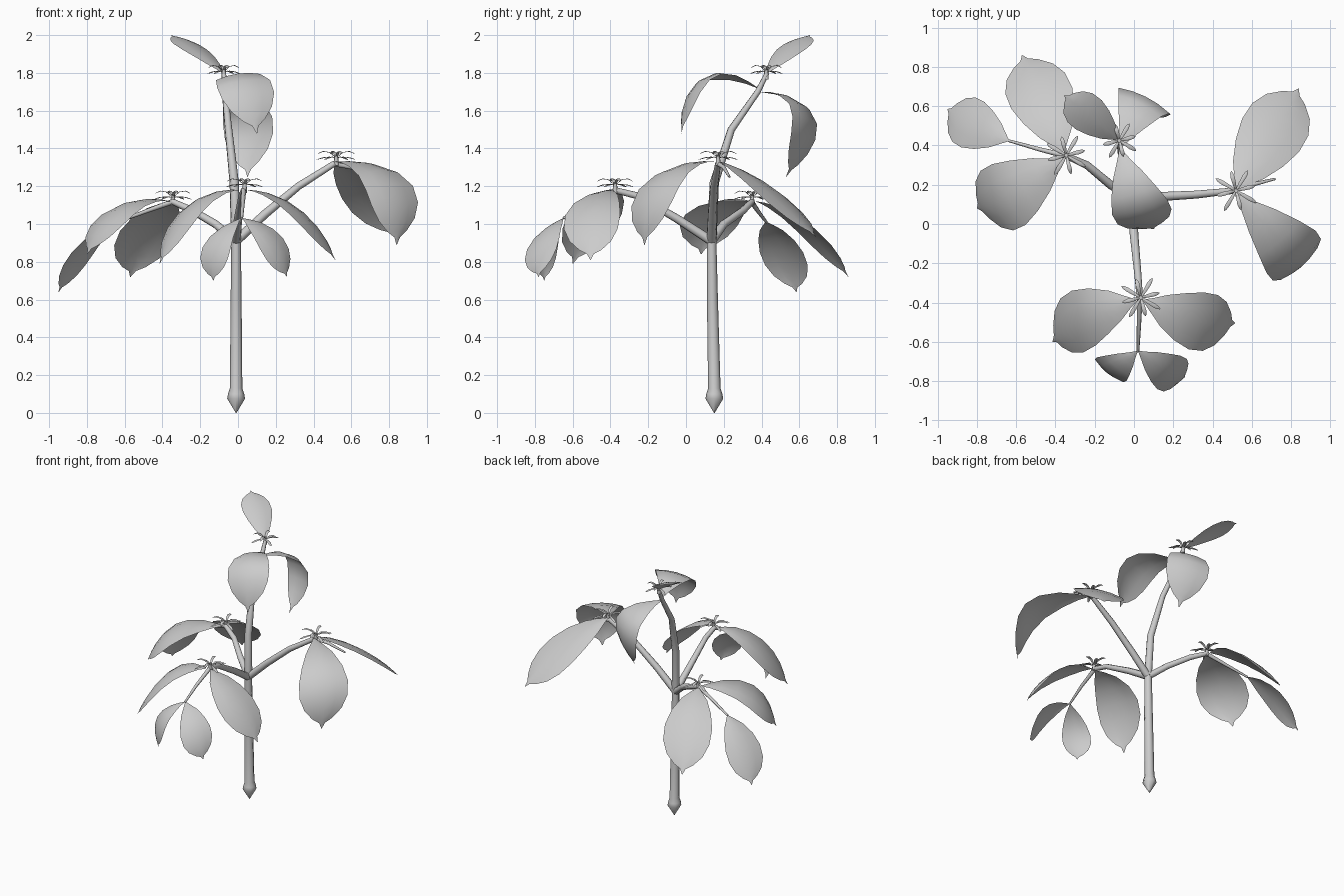
import bpy, bmesh, math
from mathutils import Vector as V


def stem(name, points):
    """Tapered eight-sided tube; points are (x, y, z, radius)."""
    cu = bpy.data.curves.new(name, 'CURVE')
    cu.dimensions = '3D'
    cu.bevel_depth = 1.0
    cu.bevel_resolution = 2
    cu.use_fill_caps = True
    sp = cu.splines.new('POLY')
    sp.points.add(len(points) - 1)
    for p, (x, y, z, r) in zip(sp.points, points):
        p.co = (x, y, z, 1)
        p.radius = r
    sp.use_smooth = True
    bpy.context.collection.objects.link(bpy.data.objects.new(name, cu))


def add_blade(bm, base, mid, tip, side, profile, arch=0.15):
    """Leaf sheet along an arc through base, mid and tip; side is the half width."""
    base, mid, tip, side = V(base), V(mid), V(tip), V(side)
    ctrl = 2 * mid - (base + tip) / 2
    flip = 1 if side.cross(ctrl - base).z > 0 else -1
    rows = []
    for t, w in profile:
        c = base * (1 - t) ** 2 + ctrl * (2 * t * (1 - t)) + tip * t * t
        tan = (ctrl - base) * (1 - t) + (tip - ctrl) * t
        n = side.cross(tan).normalized() * flip
        rows.append([bm.verts.new(c + side * (w * s) - n * (arch * side.length * w * (s * s - 0.4)))
                     for s in (-1, -0.5, 0, 0.5, 1)])
    for a, b in zip(rows, rows[1:]):
        for i in range(4):
            quad = [a[i], a[i + 1], b[i + 1], b[i]]
            bm.faces.new(quad if flip > 0 else quad[::-1])


def finish(name, bm):
    me = bpy.data.meshes.new(name)
    bm.to_mesh(me)
    bm.free()
    for p in me.polygons:
        p.use_smooth = True
    bpy.context.collection.objects.link(bpy.data.objects.new(name, me))


# Broad leaf outline with a small spike at the end
LEAF = [(0, 0.04), (0.08, 0.24), (0.2, 0.54), (0.38, 0.83), (0.56, 1.0), (0.72, 0.98),
        (0.84, 0.76), (0.92, 0.4), (0.955, 0.12), (1, 0.01)]
SLIM = [(0, 0.4), (0.35, 0.8), (0.7, 1.0), (0.9, 0.7), (1, 0.1)]

# Trunk with pointed root bulb
stem("trunk", [(-0.01, 0.15, 0.0, 0.002), (-0.01, 0.15, 0.075, 0.047), (-0.01, 0.15, 0.1, 0.043),
               (-0.01, 0.15, 0.13, 0.033), (-0.01, 0.14, 0.6, 0.029), (-0.01, 0.135, 0.94, 0.025)])

# Branches
stem("right_branch", [(-0.01, 0.135, 0.91, 0.025), (0.14, 0.14, 1.05, 0.023), (0.32, 0.15, 1.2, 0.02),
                      (0.51, 0.17, 1.32, 0.016)])
stem("right_branch_tip", [(0.5, 0.17, 1.32, 0.013), (0.6, 0.2, 1.3, 0.011), (0.72, 0.23, 1.25, 0.006)])
stem("left_branch", [(-0.01, 0.135, 0.91, 0.025), (-0.12, 0.2, 1.0, 0.022), (-0.24, 0.3, 1.07, 0.02),
                     (-0.35, 0.35, 1.12, 0.016)])
stem("left_branch_tip", [(-0.34, 0.345, 1.12, 0.014), (-0.48, 0.38, 1.07, 0.011), (-0.64, 0.425, 1.01, 0.007)])
stem("front_branch", [(-0.01, 0.135, 0.91, 0.025), (0.0, -0.05, 1.03, 0.022), (0.02, -0.26, 1.15, 0.018),
                      (0.03, -0.38, 1.18, 0.016)])
stem("front_branch_tip", [(0.03, -0.37, 1.18, 0.014), (0.025, -0.52, 1.11, 0.011), (0.02, -0.65, 1.03, 0.007)])
stem("top_branch", [(-0.01, 0.135, 0.91, 0.027), (-0.02, 0.15, 1.22, 0.025), (-0.05, 0.24, 1.5, 0.02),
                    (-0.07, 0.38, 1.7, 0.016), (-0.075, 0.43, 1.8, 0.012)])

# Leaves: base, midpoint, tip, half-width vector
leaves = {
    "right_leaf_back": ((0.52, 0.18, 1.33), (0.68, 0.43, 1.19), (0.84, 0.69, 0.93), (0.145, -0.085, 0.02)),
    "right_leaf_front": ((0.52, 0.15, 1.33), (0.79, -0.13, 1.23), (0.84, -0.22, 0.89), (0.125, 0.108, 0.01)),
    "left_leaf_front": ((-0.36, 0.33, 1.12), (-0.62, 0.16, 1.08), (-0.8, 0.08, 0.84), (0.085, -0.155, 0.0)),
    "left_leaf_back": ((-0.36, 0.37, 1.12), (-0.46, 0.62, 1.0), (-0.57, 0.86, 0.72), (0.155, 0.055, 0.0)),
    "left_leaf_end": ((-0.64, 0.425, 1.01), (-0.81, 0.5, 0.88), (-0.95, 0.585, 0.64), (0.06, 0.115, 0.0)),
    "front_leaf_left": ((0.01, -0.39, 1.18), (-0.24, -0.47, 1.09), (-0.415, -0.6, 0.79), (0.06, -0.14, 0.0)),
    "front_leaf_right": ((0.05, -0.39, 1.18), (0.3, -0.49, 1.08), (0.515, -0.505, 0.81), (-0.04, -0.145, 0.0)),
    "front_leaf_end_left": ((0.015, -0.65, 1.03), (-0.11, -0.74, 0.9), (-0.13, -0.75, 0.7), (0.075, -0.06, 0.0)),
    "front_leaf_end_right": ((0.025, -0.65, 1.03), (0.17, -0.755, 0.92), (0.26, -0.78, 0.72), (0.06, 0.085, 0.03)),
    "top_leaf_upper": ((-0.08, 0.43, 1.8), (-0.21, 0.54, 1.92), (-0.355, 0.655, 2.0), (0.065, 0.075, 0.0)),
    "top_leaf_front": ((-0.07, 0.38, 1.72), (0.02, 0.1, 1.77), (0.1, -0.025, 1.48), (0.14, 0.04, 0.02)),
    "top_leaf_back": ((-0.07, 0.39, 1.7), (0.05, 0.635, 1.58), (0.05, 0.53, 1.25), (0.13, -0.065, 0.02)),
}
for name, (b, m, t, s) in leaves.items():
    bm = bmesh.new()
    add_blade(bm, b, m, t, s, LEAF)
    finish(name, bm)

# Flower rosettes: eight slim petals around a short stalk
for name, c, size in (("right_flower", (0.52, 0.17, 1.33), 0.12), ("left_flower", (-0.345, 0.35, 1.12), 0.115),
                      ("front_flower", (0.035, -0.375, 1.185), 0.115), ("top_flower", (-0.075, 0.425, 1.785), 0.1)):
    c = V(c)
    stem(name + "_stalk", [(*(c - V((0, 0, 0.02))), 0.013), (*(c + V((0, 0, 0.035))), 0.01)])
    bm = bmesh.new()
    for k in range(8):
        a = math.tau * k / 8 + 0.25
        d, s = V((math.cos(a), math.sin(a), 0)), V((-math.sin(a), math.cos(a), 0))
        lift = 0.025 if k % 2 else 0.055
        r = size * (1 if k % 2 else 0.85)
        add_blade(bm, c + V((0, 0, 0.02)), c + d * r * 0.5 + V((0, 0, lift)),
                  c + d * r + V((0, 0, lift - 0.015)), s * 0.011, SLIM, 0.3)
    finish(name, bm)
